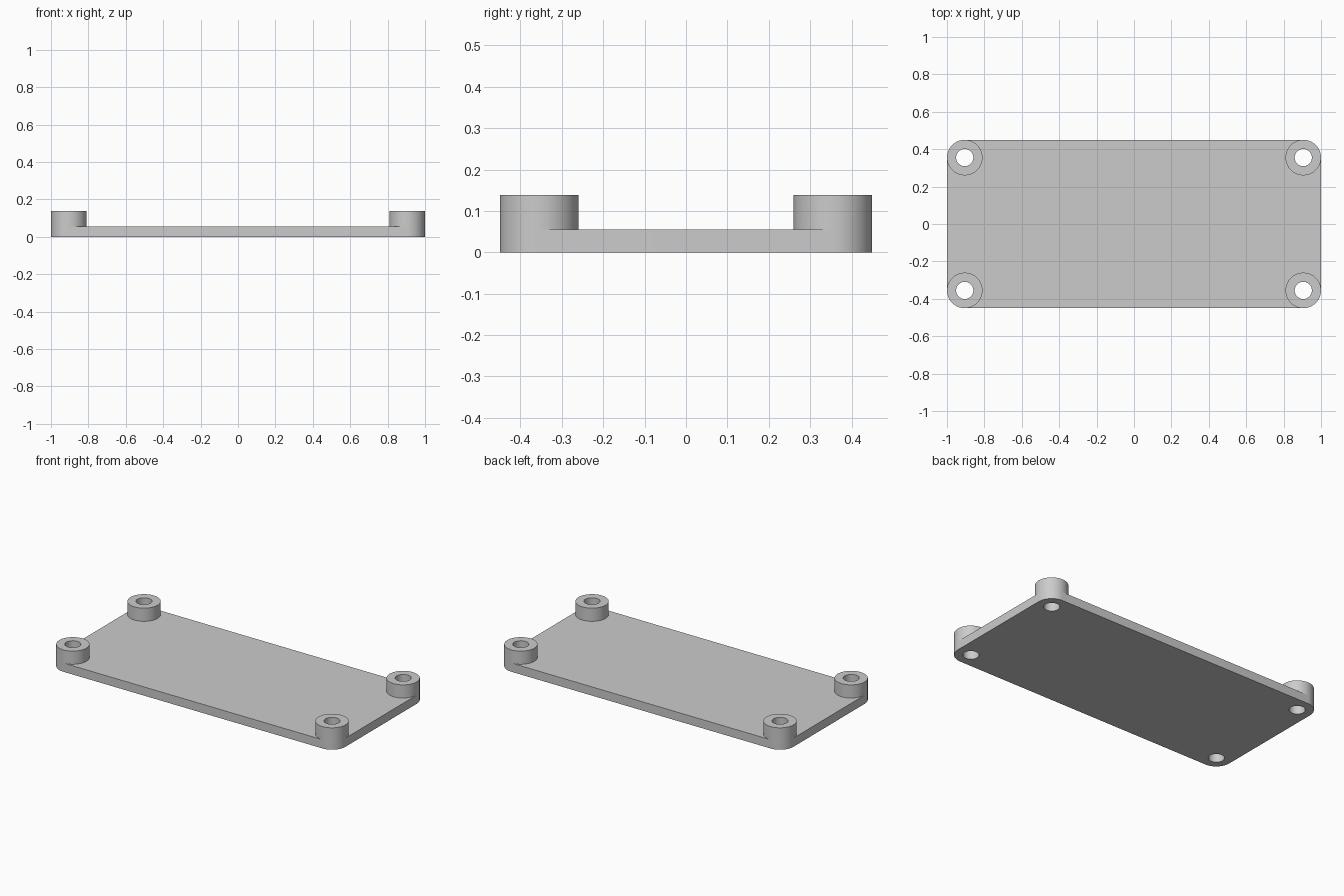
import bpy, bmesh
from math import cos, sin, tau, radians

if "Cube" in bpy.data.objects:
    bpy.data.objects.remove(bpy.data.objects["Cube"], do_unlink=True)

HALF_X, HALF_Y = 1.0, 0.45
PLATE_TOP, BOSS_TOP = 0.055, 0.138
BOSS_R, HOLE_R = 0.095, 0.046
SEGS = 64
CX, CY = HALF_X - BOSS_R, HALF_Y - BOSS_R

grey = bpy.data.materials.new("plain grey")
grey.use_nodes = True
colour = (0.6, 0.6, 0.6, 1)
grey.diffuse_color = colour
grey.node_tree.nodes["Principled BSDF"].inputs["Base Color"].default_value = colour


def add_object(name, bm):
    bmesh.ops.recalc_face_normals(bm, faces=bm.faces)
    mesh = bpy.data.meshes.new(name)
    bm.to_mesh(mesh)
    bm.free()
    mesh.materials.append(grey)
    obj = bpy.data.objects.new(name, mesh)
    bpy.context.collection.objects.link(obj)
    return obj


def prism(name, outline, z0, z1):
    bm = bmesh.new()
    face = bm.faces.new([bm.verts.new((x, y, z0)) for x, y in outline])
    top = bmesh.ops.extrude_face_region(bm, geom=[face])["geom"]
    bmesh.ops.translate(bm, vec=(0, 0, z1 - z0),
                        verts=[v for v in top if isinstance(v, bmesh.types.BMVert)])
    return add_object(name, bm)


def arc(cx, cy, r, start, turn, steps):
    return [(cx + r * cos(start + turn * i / steps),
             cy + r * sin(start + turn * i / steps)) for i in range(steps + 1)]


def smooth(obj):
    bpy.ops.object.select_all(action="DESELECT")
    obj.select_set(True)
    bpy.context.view_layer.objects.active = obj
    bpy.ops.object.shade_smooth_by_angle(angle=radians(30))


corners = [("back_left", 1, 1), ("back_right", -1, 1),
           ("front_right", -1, -1), ("front_left", 1, -1)]

# Base plate with rounded corners
outline = []
for i, (_, sx, sy) in enumerate(corners):
    outline += arc(sx * CX, sy * CY, BOSS_R, i * tau / 4, tau / 4, SEGS // 4)
plate = prism("base_plate", outline, 0, PLATE_TOP)

# Screw holes drilled through the plate
cutters = []
for name, sx, sy in corners:
    circle = arc(sx * CX, sy * CY, HOLE_R, 0, tau, SEGS)[:-1]
    cutter = prism(name + "_hole_cutter", circle, -0.1, 0.2)
    cutter.hide_render = True
    cutters.append(cutter)
    cut = plate.modifiers.new(name + "_hole", "BOOLEAN")
    cut.operation, cut.solver, cut.object = "DIFFERENCE", "EXACT", cutter

bpy.context.view_layer.objects.active = plate
for modifier in list(plate.modifiers):
    bpy.ops.object.modifier_apply(modifier=modifier.name)
for cutter in cutters:
    bpy.data.objects.remove(cutter, do_unlink=True)
smooth(plate)

# Hollow standoffs on the corners, open where they meet the plate
for name, sx, sy in corners:
    bm = bmesh.new()
    profile = [(BOSS_R, PLATE_TOP), (BOSS_R, BOSS_TOP),
               (HOLE_R, BOSS_TOP), (HOLE_R, PLATE_TOP)]
    verts = [bm.verts.new((r, 0, z)) for r, z in profile]
    edges = [bm.edges.new(pair) for pair in zip(verts, verts[1:])]
    bmesh.ops.spin(bm, geom=verts + edges, cent=(0, 0, 0), axis=(0, 0, 1),
                   angle=tau, steps=SEGS, use_merge=True)
    bmesh.ops.remove_doubles(bm, verts=bm.verts, dist=1e-5)
    # Face the outer wall and rim outwards, the bore inwards
    boss = add_object(name + "_standoff", bm)
    rim = next(p for p in boss.data.polygons if abs(p.normal.z) > 0.5)
    if rim.normal.z < 0:
        boss.data.flip_normals()
    boss.location = (sx * CX, sy * CY, 0)
    smooth(boss)
